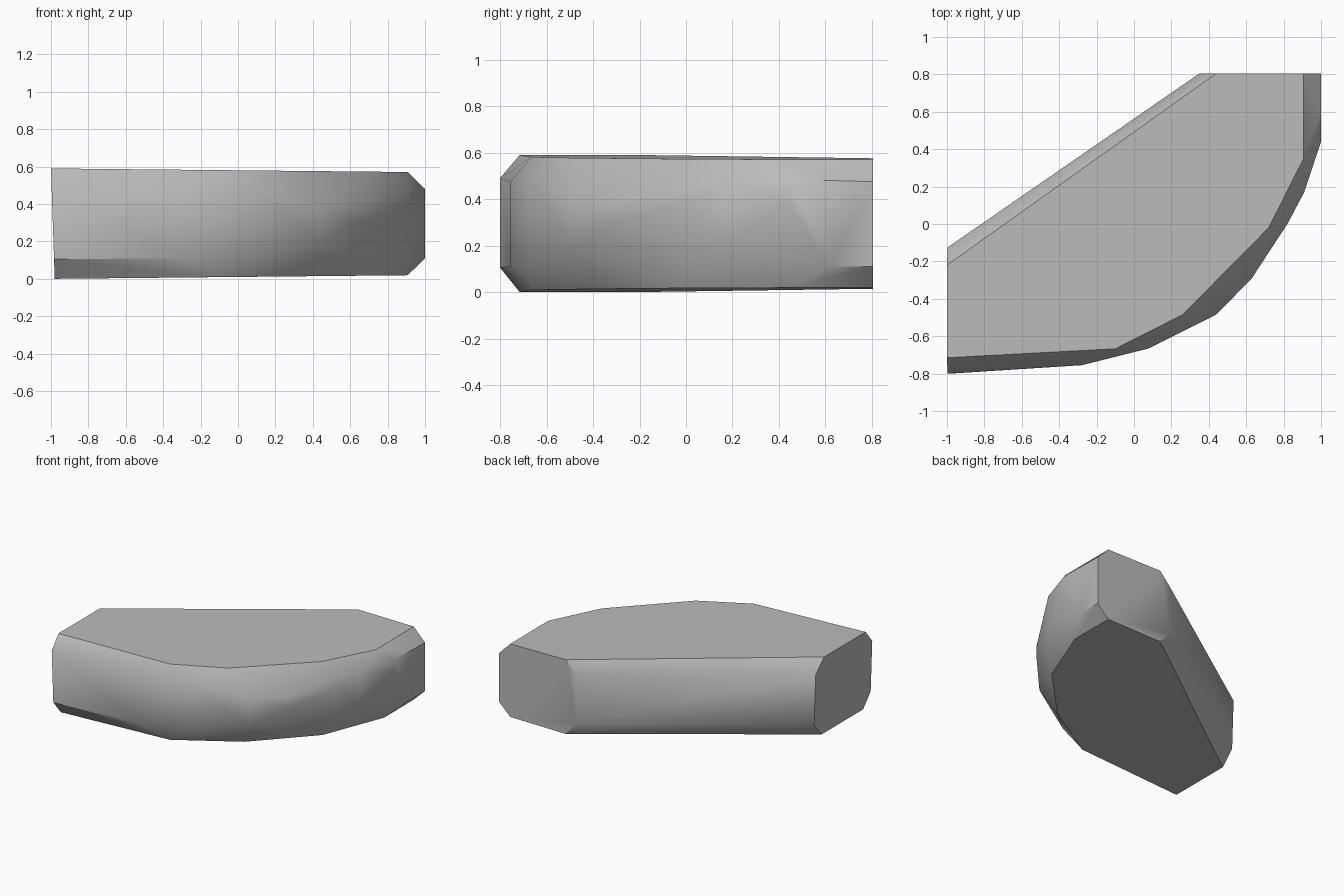
import bpy, bmesh, math

cube = bpy.data.objects.get("Cube")
if cube:
    bpy.data.objects.remove(cube, do_unlink=True)

stone = bpy.data.materials.new("stone grey")
stone.use_nodes = True
grey = (0.5, 0.5, 0.5, 1)
stone.diffuse_color = grey
stone.node_tree.nodes["Principled BSDF"].inputs["Base Color"].default_value = grey

END_X, BACK_Y = -1.0, 0.805

# Inset outlines of the flat top and bottom
shared = [(END_X, -0.715), (-0.10, -0.667), (0.72, -0.02),
          (0.905, BACK_Y), (0.44, BACK_Y), (END_X, -0.22)]
top = shared + [(0.26, -0.485), (0.907, 0.35)]
bottom = shared + [(0.34, -0.41), (0.907, 0.45)]

# Outer wall: plan position with the lowest and highest point of the wall there
wall = [
    (END_X, -0.80, 0.105, 0.49), (-0.28, -0.755, 0.11, 0.475),
    (0.08, -0.665, 0.11, 0.48), (0.44, -0.485, 0.20, 0.39),
    (0.63, -0.29, 0.30, 0.39), (0.82, 0.0, 0.20, 0.39),
    (0.91, 0.17, 0.20, 0.48), (1.0, 0.44, 0.39, 0.48),
    (1.0, 0.62, 0.11, 0.48), (1.0, BACK_Y, 0.11, 0.475),
    (0.35, BACK_Y, 0.11, 0.475), (END_X, -0.125, 0.105, 0.49),
]

points = [(x, y, 0.58 - 0.01 * x) for x, y in top]
points += [(x, y, 0.01 + 0.01 * x) for x, y in bottom]
for x, y, low, high in wall:
    points += [(x, y, low), (x, y, high)]

# Chipped slab, wrapped as one convex block
bm = bmesh.new()
for x, y, z in points:
    if x == END_X:  # the end face leans slightly
        x = -0.98 - 0.034 * z
    bm.verts.new((x, y, z))
hull = bmesh.ops.convex_hull(bm, input=bm.verts[:])
loose = set(hull["geom_interior"]) | set(hull["geom_unused"])
bmesh.ops.delete(bm, geom=[v for v in loose if isinstance(v, bmesh.types.BMVert)],
                 context="VERTS")
bmesh.ops.dissolve_limit(bm, angle_limit=math.radians(1),
                         verts=bm.verts[:], edges=bm.edges[:])
bmesh.ops.recalc_face_normals(bm, faces=bm.faces[:])
mesh = bpy.data.meshes.new("stone_slab")
bm.to_mesh(mesh)
bm.free()
mesh.materials.append(stone)

slab = bpy.data.objects.new("stone_slab", mesh)
bpy.context.collection.objects.link(slab)
bpy.ops.object.select_all(action="DESELECT")
slab.select_set(True)
bpy.context.view_layer.objects.active = slab
bpy.ops.object.shade_smooth_by_angle(angle=math.radians(35))
